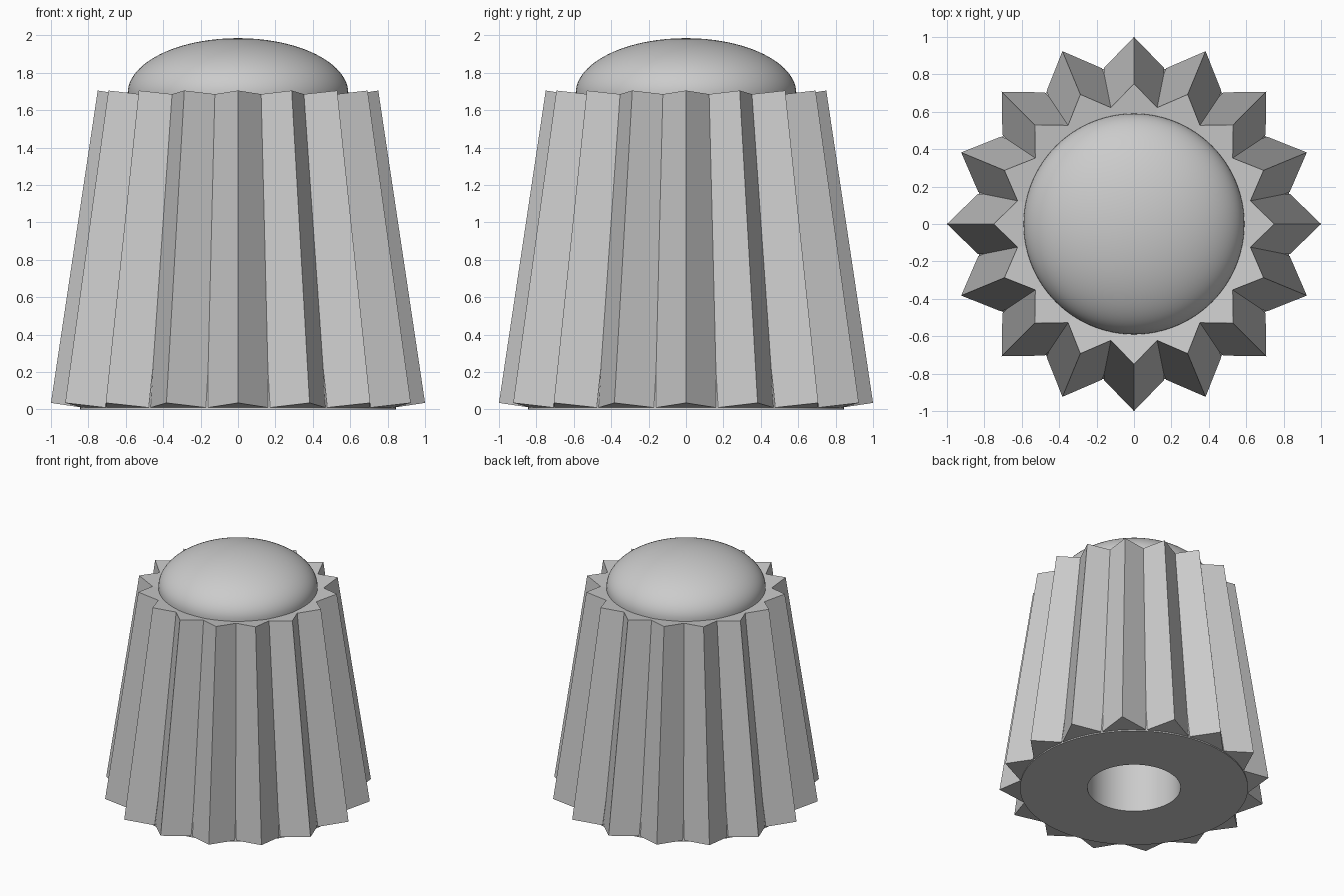
import bpy, bmesh, math
from mathutils import Matrix, Vector

cube = bpy.data.objects.get("Cube")
if cube:
    bpy.data.objects.remove(cube)

GREY = (0.6, 0.6, 0.6, 1)
grey = bpy.data.materials.new("plain grey")
grey.use_nodes = True
grey.diffuse_color = GREY
grey.node_tree.nodes["Principled BSDF"].inputs["Base Color"].default_value = GREY


def add_object(name, bm, smooth_angle=None):
    bmesh.ops.recalc_face_normals(bm, faces=bm.faces)
    mesh = bpy.data.meshes.new(name)
    bm.to_mesh(mesh)
    bm.free()
    mesh.materials.append(grey)
    obj = bpy.data.objects.new(name, mesh)
    bpy.context.collection.objects.link(obj)
    if smooth_angle:
        bpy.ops.object.select_all(action="DESELECT")
        obj.select_set(True)
        bpy.context.view_layer.objects.active = obj
        bpy.ops.object.shade_smooth_by_angle(angle=math.radians(smooth_angle))
    return obj


def lathe(name, profile, steps=96):
    """Spin a (radius, height) profile around the z axis."""
    bm = bmesh.new()
    verts = [bm.verts.new((r, 0, z)) for r, z in profile]
    edges = [bm.edges.new(pair) for pair in zip(verts, verts[1:])]
    bmesh.ops.spin(bm, geom=verts + edges, cent=(0, 0, 0), axis=(0, 0, 1),
                   angle=math.tau, steps=steps)
    bmesh.ops.remove_doubles(bm, verts=bm.verts, dist=1e-4)
    return add_object(name, bm, 30)


# Tapered core with a round shaft hole underneath
lathe("core", [(0, 1.2), (0.345, 1.2), (0.345, 0), (0.845, 0), (0.59, 1.67), (0, 1.67)])

# Domed cap: upper half of a flattened sphere, running slightly into the core
CAP_R, CAP_H, CAP_Z = 0.59, 0.295, 1.69
arc = [i * math.pi / 48 for i in range(25)]
lathe("domed_cap", [(CAP_R, CAP_Z - 0.03)] +
      [(CAP_R * math.cos(a), CAP_Z + CAP_H * math.sin(a)) for a in arc])

# Sixteen pointed grip ridges leaning inwards, their ends square to the lean
RIDGES, LEAN = 16, 0.15
SECTION = [(0, 0), (0.165, 0.16), (0.22, 0.1), (0.22, -0.1), (0.165, -0.16)]  # depth, side
ENDS = [(1.0, 0.035), (0.75, 1.705)]  # tip radius, tip height

bm = bmesh.new()
for k in range(RIDGES):
    turn = Matrix.Rotation(math.tau * k / RIDGES, 3, "Z")
    low, high = [[bm.verts.new(turn @ Vector((r - d, s, z - LEAN * d))) for d, s in SECTION]
                 for r, z in ENDS]
    bm.faces.new(low)
    bm.faces.new(high)
    for i in range(len(SECTION)):
        j = (i + 1) % len(SECTION)
        bm.faces.new((low[i], low[j], high[j], high[i]))
add_object("grip_ridges", bm)
